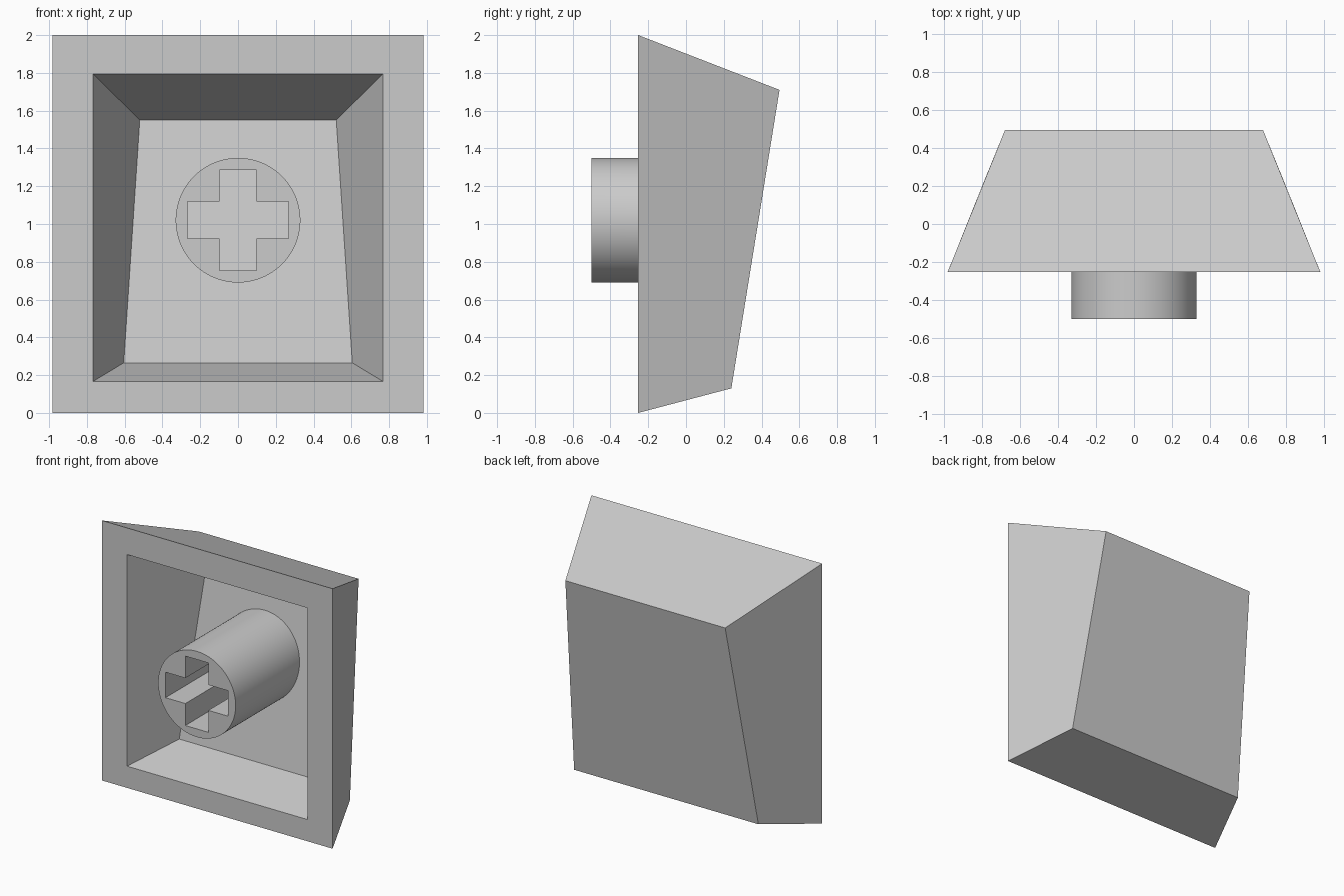
import bpy, bmesh
from math import sin, cos, tau

cube = bpy.data.objects.get("Cube")
if cube:
    bpy.data.objects.remove(cube)

grey = bpy.data.materials.new("light grey plastic")
grey.use_nodes = True
colour = (0.6, 0.6, 0.6, 1)
grey.diffuse_color = colour
grey.node_tree.nodes["Principled BSDF"].inputs["Base Color"].default_value = colour


def finish(bm, name):
    bmesh.ops.recalc_face_normals(bm, faces=bm.faces)
    mesh = bpy.data.meshes.new(name)
    bm.to_mesh(mesh)
    bm.free()
    mesh.materials.append(grey)
    obj = bpy.data.objects.new(name, mesh)
    bpy.context.collection.objects.link(obj)
    return obj


def quad(bm, bottom, top):
    """Symmetric trapezoid; each edge is (half width, y, z)."""
    (bx, by, bz), (tx, ty, tz) = bottom, top
    return [bm.verts.new(p) for p in
            ((-bx, by, bz), (bx, by, bz), (tx, ty, tz), (-tx, ty, tz))]


def bridge(bm, a, b):
    for i in range(len(a)):
        j = (i + 1) % len(a)
        bm.faces.new((a[i], a[j], b[j], b[i]))


# Hollow tapered cap: outer back, outer rim, inner rim, inner floor
RIM = -0.253
FLOOR_LOW, FLOOR_HIGH = (0.605, 0.15, 0.265), (0.52, 0.36, 1.55)
bm = bmesh.new()
loops = [
    quad(bm, (0.784, 0.24, 0.13), (0.68, 0.495, 1.71)),
    quad(bm, (0.982, RIM, 0), (0.982, RIM, 2)),
    quad(bm, (0.767, RIM, 0.167), (0.767, RIM, 1.795)),
    quad(bm, FLOOR_LOW, FLOOR_HIGH),
]
for a, b in zip(loops, loops[1:]):
    bridge(bm, a, b)
bm.faces.new(loops[0])
bm.faces.new(loops[-1])
finish(bm, "cap_shell")

# Round stem with a cross-shaped socket, reaching the sloped floor
FRONT, MID, RADIUS, SIDES = -0.5, 1.02, 0.33, 96
LONG, SHORT = 0.267, 0.098


def floor_y(z):
    t = (z - FLOOR_LOW[2]) / (FLOOR_HIGH[2] - FLOOR_LOW[2])
    return FLOOR_LOW[1] + t * (FLOOR_HIGH[1] - FLOOR_LOW[1])


circle = [(RADIUS * cos(tau * i / SIDES), RADIUS * sin(tau * i / SIDES))
          for i in range(SIDES)]
cross = []
for c, s in ((1, 0), (0, 1), (-1, 0), (0, -1)):
    for u, v in ((LONG, -SHORT), (LONG, SHORT), (SHORT, SHORT)):
        cross.append((u * c - v * s, u * s + v * c))

bm = bmesh.new()
front_edges = []
for outline in (circle, cross):
    near = [bm.verts.new((x, FRONT, MID + z)) for x, z in outline]
    far = [bm.verts.new((x, floor_y(MID + z) + 0.005, MID + z)) for x, z in outline]
    bridge(bm, near, far)
    front_edges += [bm.edges.get((near[i - 1], near[i])) for i in range(len(near))]
bmesh.ops.triangle_fill(bm, edges=front_edges, use_beauty=True)
# Close the embedded end while finding consistent normals
bmesh.ops.dissolve_limit(bm, angle_limit=0.001, verts=[], edges=[
    e for e in bm.edges if e not in front_edges
    and all(abs(v.co.y - FRONT) < 0.001 for v in e.verts)])
stem = finish(bm, "stem")

bpy.ops.object.select_all(action="DESELECT")
stem.select_set(True)
bpy.context.view_layer.objects.active = stem
bpy.ops.object.shade_smooth_by_angle(angle=0.6)
